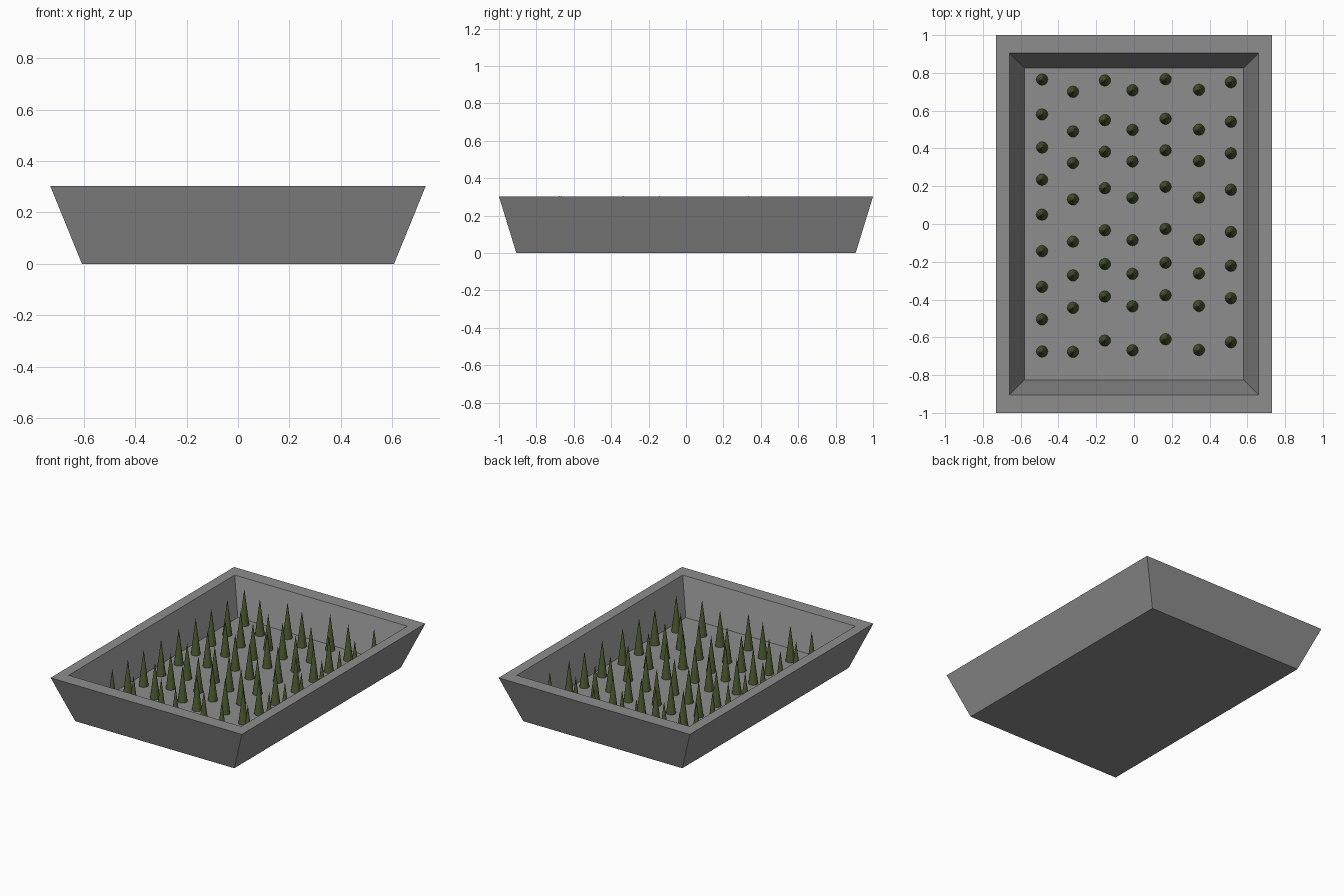
import bpy, bmesh, math

if "Cube" in bpy.data.objects:
    bpy.data.objects.remove(bpy.data.objects["Cube"])


def material(name, rgb):
    m = bpy.data.materials.new(name)
    m.diffuse_color = (*rgb, 1)
    m.use_nodes = True
    m.node_tree.nodes["Principled BSDF"].inputs["Base Color"].default_value = m.diffuse_color
    return m


def add_object(name, bm, mat):
    bmesh.ops.recalc_face_normals(bm, faces=bm.faces)
    me = bpy.data.meshes.new(name)
    bm.to_mesh(me)
    bm.free()
    me.materials.append(mat)
    ob = bpy.data.objects.new(name, me)
    bpy.context.collection.objects.link(ob)
    return ob


grey = material("tray grey", (0.27, 0.27, 0.275))
green = material("spike green", (0.08, 0.11, 0.034))

FLOOR, TIP, RADIUS = 0.06, 0.305, 0.031

# Tray: rectangular rings (half x, half y, z) from outer base, over the rim, to inner floor
rings = [(0.607, 0.907, 0.0), (0.73, 1.0, 0.302),
         (0.659, 0.905, 0.302), (0.58, 0.826, FLOOR)]
bm = bmesh.new()
loops = [[bm.verts.new((sx * x, sy * y, z))
          for sx, sy in ((-1, -1), (1, -1), (1, 1), (-1, 1))]
         for x, y, z in rings]
for a, b in zip(loops, loops[1:]):
    for i in range(4):
        j = (i + 1) % 4
        bm.faces.new((a[i], a[j], b[j], b[i]))
bm.faces.new(loops[0][::-1])
bm.faces.new(loops[-1])
add_object("tray", bm, grey)

# Spikes: seven columns; six share one spacing with a small shift
first = [0.765, 0.58, 0.405, 0.235, 0.05, -0.143, -0.333, -0.505, -0.675]
shared = [0.70, 0.49, 0.323, 0.13, -0.093, -0.272, -0.444, -0.677]
columns = [(-0.323, 0.0), (-0.154, 0.06), (-0.008, 0.008),
           (0.167, 0.067), (0.344, 0.01), (0.513, 0.051)]
spots = [(-0.487, y) for y in first]
spots += [(x, y + shift) for x, shift in columns for y in shared]

bm = bmesh.new()
SIDES = 12
for x, y in spots:
    tip = bm.verts.new((x, y, TIP))
    base = [bm.verts.new((x + RADIUS * math.cos(math.tau * i / SIDES),
                          y + RADIUS * math.sin(math.tau * i / SIDES), FLOOR))
            for i in range(SIDES)]
    bm.faces.new(base[::-1])
    for i in range(SIDES):
        bm.faces.new((base[i], base[(i + 1) % SIDES], tip))
add_object("spikes", bm, green)
